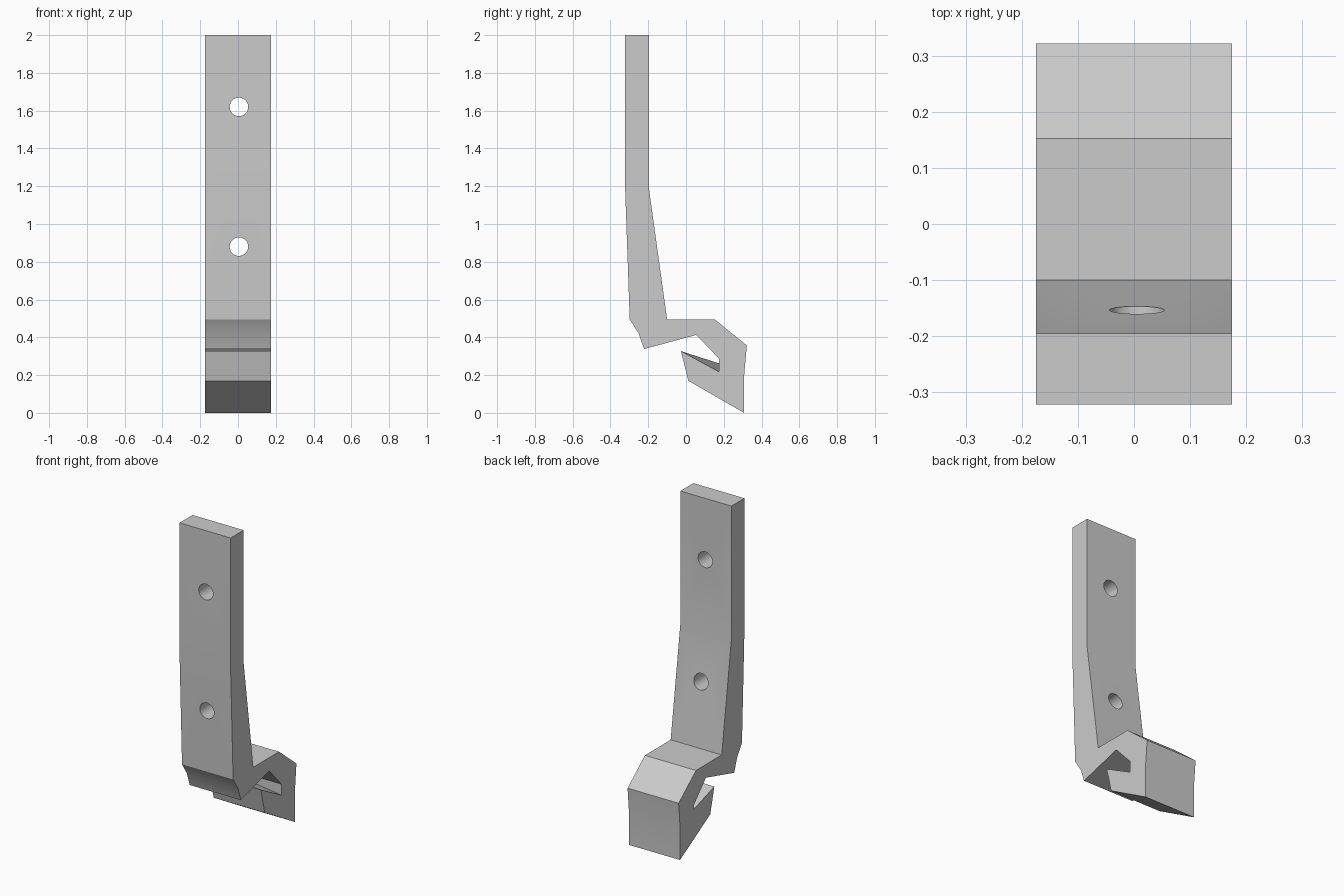
import bpy, bmesh, math

cube = bpy.data.objects.get("Cube")
if cube:
    bpy.data.objects.remove(cube, do_unlink=True)

HALF_WIDTH = 0.175
HOLE_RADIUS = 0.049
HOLE_X = 0.005

grey = bpy.data.materials.new("plain grey")
grey.use_nodes = True
colour = (0.6, 0.6, 0.6, 1)
grey.diffuse_color = colour
grey.node_tree.nodes["Principled BSDF"].inputs["Base Color"].default_value = colour

# Side profile (y, z): flat arm, tapered bend, then the hooked foot
arm_front = [(-0.322, 2), (-0.322, 1.18), (-0.298, 0.495), (-0.25, 0.42), (-0.222, 0.338)]
slot = [(0.055, 0.413), (0.176, 0.285), (0.176, 0.217), (-0.027, 0.327)]
foot = [(0.012, 0.17), (0.308, 0), (0.308, 0.2), (0.322, 0.357), (0.152, 0.495)]
arm_back = [(-0.1, 0.495), (-0.195, 1.18), (-0.195, 2)]
profile = arm_front + slot + foot + arm_back
count = len(profile)
slot_corner = len(arm_front) + 2

bm = bmesh.new()
left = [bm.verts.new((HALF_WIDTH, y, z)) for y, z in profile]
right = [bm.verts.new((-HALF_WIDTH, y, z)) for y, z in profile]
bm.faces.new(left)
bm.faces.new(right[::-1])
sides = []
for i in range(count):
    j = (i + 1) % count
    sides.append(bm.faces.new((left[i], right[i], right[j], left[j])))

# The slot floor twists up towards the right side
right[slot_corner].co.z = 0.262
bmesh.ops.triangulate(bm, faces=[sides[slot_corner]])
bmesh.ops.recalc_face_normals(bm, faces=bm.faces)
mesh = bpy.data.meshes.new("hooked_bracket")
bm.to_mesh(mesh)
bm.free()
bracket = bpy.data.objects.new("hooked_bracket", mesh)
bpy.context.collection.objects.link(bracket)
mesh.materials.append(grey)


def select_only(obj):
    bpy.ops.object.select_all(action="DESELECT")
    obj.select_set(True)
    bpy.context.view_layer.objects.active = obj


# Two screw holes through the arm
for z in (1.62, 0.88):
    bpy.ops.mesh.primitive_cylinder_add(vertices=32, radius=HOLE_RADIUS, depth=1,
                                        location=(HOLE_X, -0.2, z),
                                        rotation=(math.pi / 2, 0, 0))
    cutter = bpy.context.object
    cutter.name = "screw_hole_cutter"
    cutter.hide_render = True
    cutter.data.materials.append(grey)
    select_only(bracket)
    cut = bracket.modifiers.new("screw_hole", "BOOLEAN")
    cut.operation = "DIFFERENCE"
    cut.solver = "EXACT"
    cut.object = cutter
    bpy.ops.object.modifier_apply(modifier=cut.name)
    bpy.data.objects.remove(cutter, do_unlink=True)

# Soft shading over the shallow bends
select_only(bracket)
bpy.ops.object.shade_smooth_by_angle(angle=math.radians(30))
